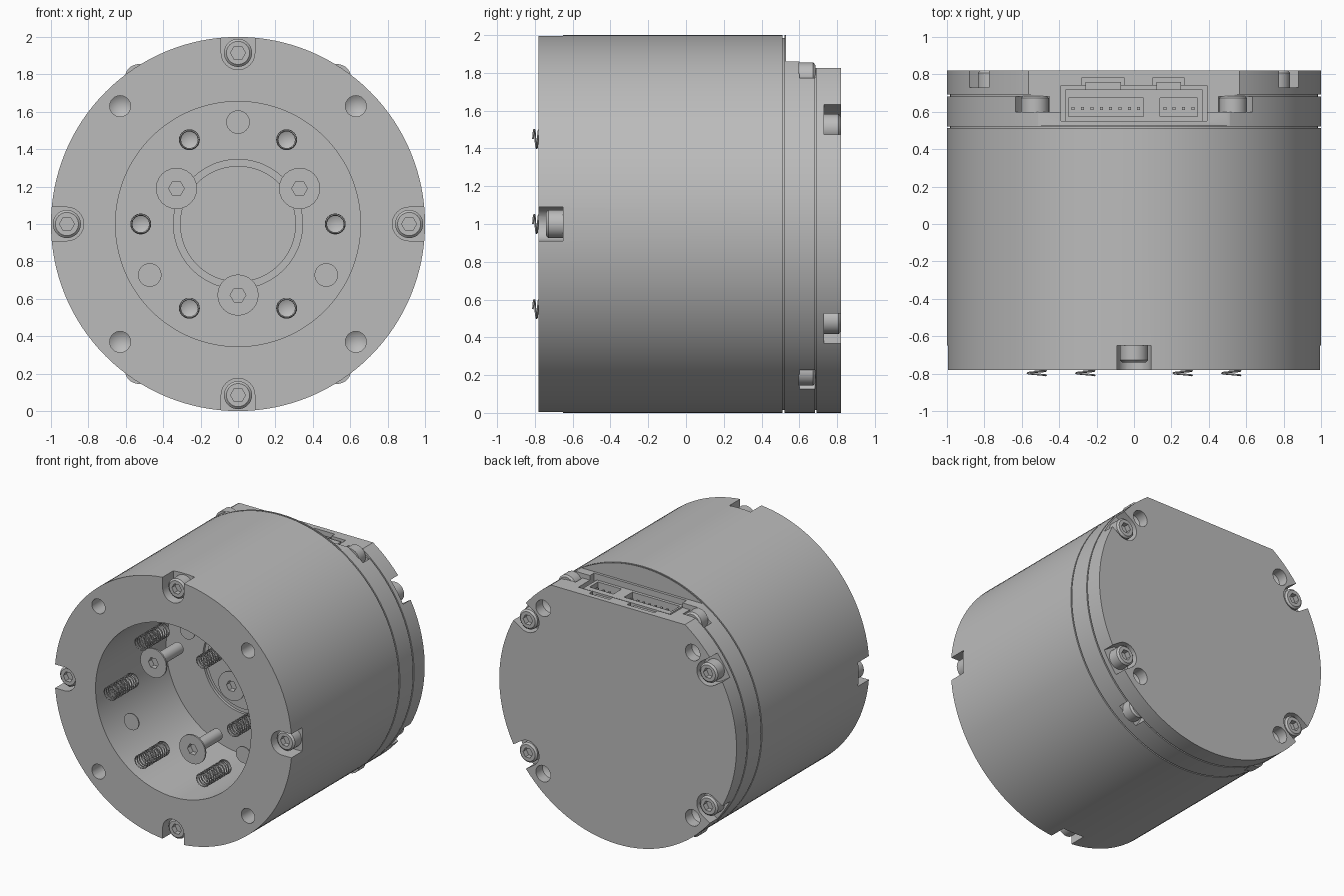
import bpy, bmesh
from math import sin, cos, pi, atan2, radians, hypot

cube = bpy.data.objects.get("Cube")
if cube:
    bpy.data.objects.remove(cube, do_unlink=True)

grey = bpy.data.materials.new("machined_grey")
grey.use_nodes = True
grey.diffuse_color = (0.5, 0.5, 0.5, 1)
bsdf = next(n for n in grey.node_tree.nodes if n.type == 'BSDF_PRINCIPLED')
bsdf.inputs["Base Color"].default_value = (0.5, 0.5, 0.5, 1)
MID = 1.0   # height of the main axis


def link(name, data, loc=(0, 0, 0), turn=0):
    ob = bpy.data.objects.new(name, data)
    ob.location = loc
    ob.rotation_euler.z = turn
    bpy.context.scene.collection.objects.link(ob)
    return ob


def finish(bm, name, loc):
    bmesh.ops.remove_doubles(bm, verts=bm.verts, dist=1e-5)
    bmesh.ops.recalc_face_normals(bm, faces=bm.faces)
    me = bpy.data.meshes.new(name)
    bm.to_mesh(me)
    bm.free()
    me.materials.append(grey)
    return link(name, me, loc)


def lathe(name, profile, steps=96, loc=(0, 0, MID)):
    """Spin (radius, y) points about the y axis."""
    bm = bmesh.new()
    vs = [bm.verts.new((r, y, 0)) for r, y in profile]
    es = [bm.edges.new(p) for p in zip(vs, vs[1:])]
    bmesh.ops.spin(bm, geom=vs + es, cent=(0, 0, 0), axis=(0, 1, 0),
                   angle=2 * pi, steps=steps)
    return finish(bm, name, loc)


def prism(name, pts, y0, y1, loc=(0, 0, MID)):
    """Extrude an (x, z) outline along y."""
    bm = bmesh.new()
    face = bm.faces.new([bm.verts.new((x, y0, z)) for x, z in pts])
    new = bmesh.ops.extrude_face_region(bm, geom=[face])["geom"]
    bmesh.ops.translate(bm, vec=(0, y1 - y0, 0),
                        verts=[v for v in new if isinstance(v, bmesh.types.BMVert)])
    return finish(bm, name, loc)


def circle(r, n=24, x=0, z=0):
    return [(x + r * cos(2 * pi * i / n), z + r * sin(2 * pi * i / n)) for i in range(n)]


def rect(x0, x1, z0, z1):
    return [(x0, z0), (x1, z0), (x1, z1), (x0, z1)]


def pocket(x, z, half):
    """U-shaped outline around a screw, open towards the rim."""
    a, d = atan2(z, x), hypot(x, z)
    pts = [(half * cos(t), half * sin(t))
           for t in [pi / 2 + pi * i / 12 for i in range(13)]]
    pts += [(0.25, -half), (0.25, half)]
    return [((d + u) * cos(a) - v * sin(a), (d + u) * sin(a) + v * cos(a)) for u, v in pts]


def cut(ob, *cutters):
    for c in cutters:
        c.hide_render = True
        mod = ob.modifiers.new("cut", 'BOOLEAN')
        mod.operation, mod.solver, mod.object = 'DIFFERENCE', 'EXACT', c
        bpy.context.view_layer.objects.active = ob
        bpy.ops.object.modifier_apply(modifier=mod.name)
        bpy.data.objects.remove(c, do_unlink=True)


def cut_prisms(ob, outlines, y0, y1):
    cut(ob, *[prism("cutter", o, y0, y1) for o in outlines])


def instances(first, name, spots, y, turn=0):
    for i, (x, z) in enumerate(spots):
        link(f"{name}_{i + 1}", first.data, (x, y, MID + z), turn)


def polar(r, degrees):
    return [(r * cos(radians(a)), r * sin(radians(a))) for a in degrees]


corners = [(sx, sz) for sx in (-1, 1) for sz in (-1, 1)]
front_spots = polar(0.915, range(0, 360, 90))
back_spots = [(0.76 * a, 0.507 * b) for a, b in corners]
hole_spots = [(0.63 * a, 0.63 * b) for a, b in corners]
side_spots = [(0.53 * a, 0.78 * b) for a, b in corners]

# main housing: deep round cavity in front with a grooved floor
housing = lathe("housing", [(0, 0.07), (0.31, 0.07), (0.31, 0.09), (0.345, 0.09),
                            (0.345, 0.07), (0.655, 0.07), (0.655, -0.78), (1, -0.78),
                            (1, 0.512), (0, 0.512)], 128)
cut_prisms(housing, [pocket(x, z, 0.09) for x, z in front_spots], -0.9, -0.65)


def drill(x, z, r, y, depth):
    """Blind hole with a conical bottom; negative depth drills from the back."""
    s = 1 if depth > 0 else -1
    return lathe("drill", [(0, y - s * 0.1), (r, y - s * 0.1), (r, y + depth),
                           (0, y + depth + s * 0.04)], 24, (x, 0, MID + z))


cut(housing, *[drill(x, z, 0.056, -0.78, 0.2) for x, z in hole_spots])

# middle ring, stepped down at the top for the sockets
spacer = lathe("middle_ring", [(0, 0.512), (0.985, 0.512), (0.985, 0.522), (1, 0.522),
                               (1, 0.682), (0, 0.682)], 128)
cut_prisms(spacer, [rect(-1, 1, 0.86, 1.2)], 0.53, 0.8)
cut_prisms(spacer, [rect(-1, 1, 0.825, 1.2)], 0.6, 0.8)
cut_prisms(spacer, [pocket(x, z, 0.09) for x, z in side_spots], 0.6, 0.8)
cut_prisms(spacer, [rect(-0.39, 0.39, 0.62, 1.2)], 0.55, 0.8)

# rear cap with a flat top edge, screw pockets and blind holes
cap = lathe("rear_cap", [(0, 0.682), (0.985, 0.682), (0.985, 0.692), (1, 0.692),
                         (1, 0.82), (0, 0.82)], 128)
cut_prisms(cap, [rect(-1.2, 1.2, 0.825, 1.2)], 0.6, 0.9)
cut_prisms(cap, [pocket(x, z, 0.095) for x, z in back_spots], 0.73, 0.9)
cut(cap, *[drill(x, z, 0.062, 0.82, -0.08) for x, z in hole_spots])
cut_prisms(cap, [rect(-0.39, 0.39, 0.62, 1.2)], 0.6, 0.74)
cut_prisms(cap, [rect(-0.28, -0.05, 0.72, 1.2), rect(0.1, 0.27, 0.72, 1.2)], 0.7, 0.78)

# socket block with two openings and rows of pins
block = prism("socket_block", rect(-0.365, 0.365, 0.62, 0.815), 0.552, 0.72)
openings = [(-0.35, 0.05, 8), (0.14, 0.34, 4)]
cut_prisms(block, [rect(a, b, 0.7, 0.9) for a, b, n in openings], 0.575, 0.675)
for a, b, n in openings:
    for i in range(n):
        x = a + (b - a) * (i + 0.5) / n
        prism("socket_pin", rect(x - 0.008, x + 0.008, 0.69, 0.79), 0.61, 0.626)
for a, b in [(-0.26, -0.07), (0.12, 0.25)]:
    prism("socket_latch", rect(a, b, 0.7, 0.8), 0.72, 0.76)

# cap screws with hex sockets, facing -y
cap_screw = lathe("front_screw_1", [(0, 0), (0.062, 0), (0.075, 0.012), (0.075, 0.09),
                                    (0, 0.09)], 32)
cut_prisms(cap_screw, [circle(0.04, 6)], -0.05, 0.04)
instances(cap_screw, "front_screw", front_spots, -0.74)
instances(cap_screw, "back_screw", back_spots, 0.82, pi)
instances(cap_screw, "side_screw", side_spots, 0.685, pi)

# countersunk screws floating inside the cavity
flat_screw = lathe("countersunk_screw_1", [(0, 0), (0.11, 0), (0.11, 0.012), (0.045, 0.07),
                                           (0.045, 0.3), (0, 0.3)], 24)
cut_prisms(flat_screw, [circle(0.042, 6)], -0.05, 0.04)
instances(flat_screw, "countersunk_screw", polar(0.38, (30, 150, 270)), -0.55)

# pin ends
for x, z in polar(0.545, (90, 210, 330)):
    prism("pin_end", circle(0.063, 24, x, z), -0.61, -0.602)

# thread coils with conical ends
curve = bpy.data.curves.new("thread_coil", 'CURVE')
curve.dimensions = '3D'
curve.bevel_depth, curve.bevel_resolution = 0.005, 0
spline = curve.splines.new('POLY')
turns, per = 11, 14
spline.points.add(turns * per)
for i, p in enumerate(spline.points):
    t = 2 * pi * i / per
    p.co = (0.05 * cos(t), 0.28 * i / (turns * per), 0.05 * sin(t), 1)
curve.materials.append(grey)
helper = link("coil_helper", curve)
bpy.context.view_layer.update()
coil = link("coil_source", bpy.data.meshes.new_from_object(
    helper.evaluated_get(bpy.context.evaluated_depsgraph_get())))
bpy.data.objects.remove(helper, do_unlink=True)
tip = lathe("drill_tip", [(0.056, 0), (0, 0.035)], 24)
thread_spots = polar(0.52, range(0, 360, 60))
instances(coil, "thread_coil", thread_spots, -0.81)
instances(tip, "thread_tip", thread_spots, -0.53)

for source in (cap_screw, flat_screw, coil, tip):
    bpy.data.objects.remove(source, do_unlink=True)

bpy.ops.object.select_all(action='DESELECT')
for ob in bpy.context.scene.objects:
    if ob.type == 'MESH':
        ob.select_set(True)
        bpy.context.view_layer.objects.active = ob
bpy.ops.object.shade_smooth_by_angle(angle=radians(30))
